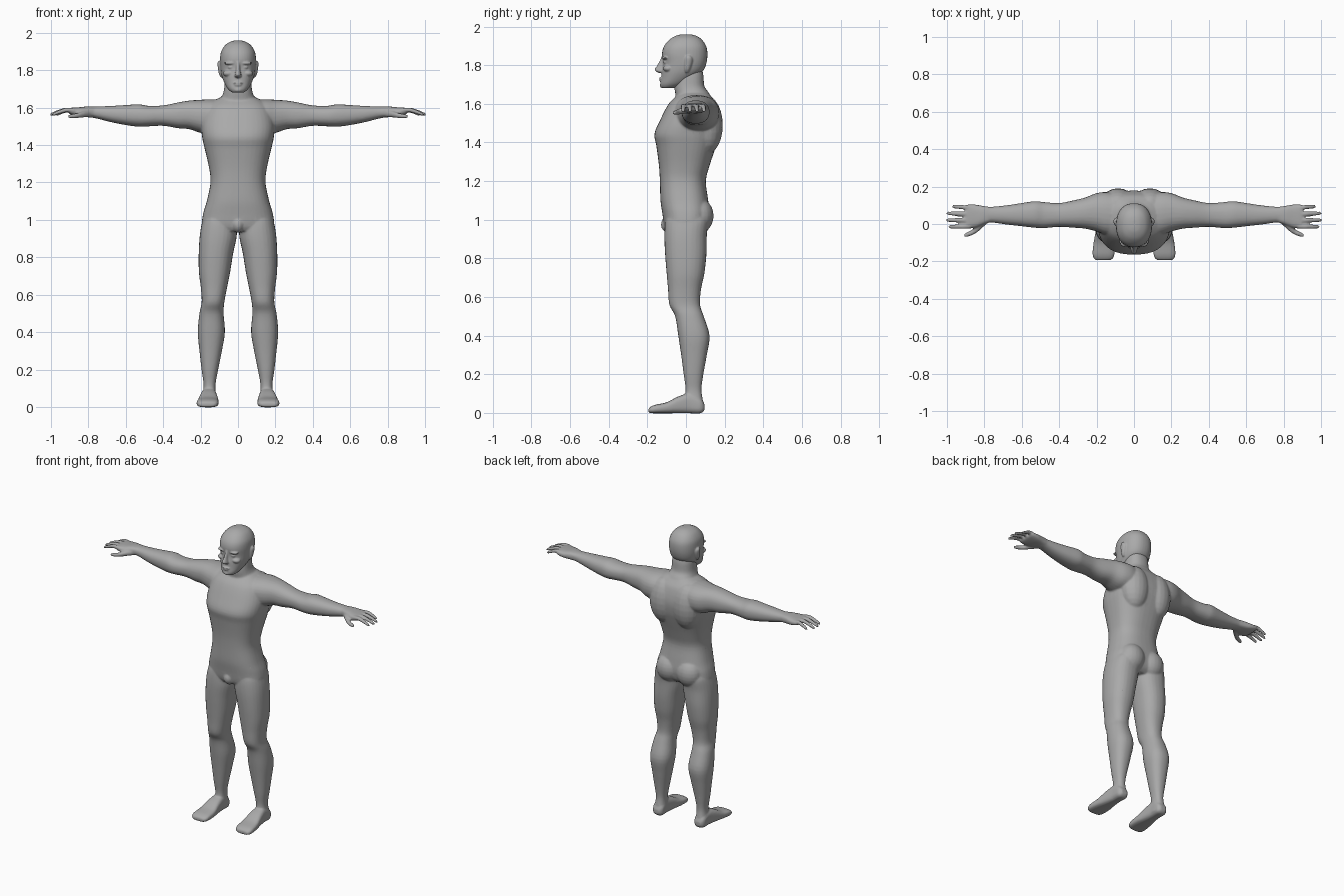
import bpy, bmesh, math
from mathutils import Matrix, Vector

skin = bpy.data.materials.new("plain_grey")
skin.diffuse_color = (0.4, 0.4, 0.4, 1)


def spline(rings, steps=4):
    """Refine a list of section rows with a Catmull-Rom curve."""
    out = []
    for i in range(len(rings) - 1):
        p = [rings[max(0, min(len(rings) - 1, i + k))] for k in (-1, 0, 1, 2)]
        for s in range(steps):
            t = s / steps
            out.append([0.5 * (2 * b + (c - a) * t + (2 * a - 5 * b + 4 * c - d) * t * t
                               + (3 * b - a - 3 * c + d) * t ** 3) for a, b, c, d in zip(*p)])
    return out + [list(rings[-1])]


def loft(bm, axis, rings, side=1, power=2.3, n=28):
    """Closed tube; each row is (position, a0, a1, b0, b1) across the other two axes."""
    loops = []
    for t, a0, a1, b0, b1 in spline(rings):
        loop = []
        for k in range(n):
            ang = 2 * math.pi * k / n
            c, s = math.cos(ang), math.sin(ang)
            a = (a0 + a1) / 2 + (a1 - a0) / 2 * math.copysign(abs(c) ** (2 / power), c)
            b = (b0 + b1) / 2 + (b1 - b0) / 2 * math.copysign(abs(s) ** (2 / power), s)
            x, y, z = {"x": (t, a, b), "y": (a, t, b), "z": (a, b, t)}[axis]
            loop.append(bm.verts.new((x * side, y, z)))
        loops.append(loop)
    for lo, hi in zip(loops, loops[1:]):
        for k in range(n):
            bm.faces.new((lo[k], lo[(k + 1) % n], hi[(k + 1) % n], hi[k]))
    bm.faces.new(loops[0])
    bm.faces.new(loops[-1])


def blob(bm, centre, radii):
    m = Matrix.Translation(Vector(centre)) @ Matrix.Diagonal((*radii, 1))
    bmesh.ops.create_uvsphere(bm, u_segments=20, v_segments=12, radius=1, matrix=m)


def finish(bm, name, voxel, smooth, ratio):
    """Fuse the overlapping masses into one smooth skin."""
    bmesh.ops.recalc_face_normals(bm, faces=bm.faces)
    me = bpy.data.meshes.new(name)
    bm.to_mesh(me)
    bm.free()
    ob = bpy.data.objects.new(name, me)
    bpy.context.collection.objects.link(ob)
    bpy.context.view_layer.objects.active = ob
    ob.select_set(True)
    r = ob.modifiers.new("fuse", "REMESH")
    r.mode, r.voxel_size, r.use_smooth_shade = "VOXEL", voxel, True
    s = ob.modifiers.new("soften", "SMOOTH")
    s.factor, s.iterations = 0.5, smooth
    d = ob.modifiers.new("lighten", "DECIMATE")
    d.ratio = ratio
    for m in ("fuse", "soften", "lighten"):
        bpy.ops.object.modifier_apply(modifier=m)
    ob.data.materials.clear()
    ob.data.materials.append(skin)
    for p in ob.data.polygons:
        p.use_smooth = True
        p.material_index = 0
    ob.select_set(False)


# ---- body ----
body = bmesh.new()
# torso: (z, half width, front y, back y)
torso = [(0.94, .10, -.10, .08), (0.97, .185, -.113, .11), (1.03, .187, -.122, .122),
         (1.1, .167, -.132, .115), (1.2, .147, -.135, .103), (1.28, .155, -.14, .122),
         (1.38, .178, -.153, .155), (1.445, .192, -.163, .173), (1.52, .195, -.132, .178),
         (1.6, .17, -.09, .158), (1.64, .125, -.05, .13), (1.66, .08, -.03, .11)]
loft(body, "z", [(z, -w, w, f, b) for z, w, f, b in torso], power=2.5, n=40)
# neck
neck = [(1.58, .13, -.05, .14), (1.65, .092, -.055, .122), (1.69, .076, -.06, .096),
        (1.75, .07, -.05, .09), (1.79, .06, -.04, .08)]
loft(body, "z", [(z, -w, w, f, b) for z, w, f, b in neck])
# front of the pelvis
blob(body, (0, -.085, .975), (.035, .045, .045))

for s in (1, -1):
    # shoulder blade, buttock
    blob(body, (s * .085, .108, 1.49), (.095, .083, .15))
    blob(body, (s * .075, .07, 1.02), (.085, .073, .09))
    # arm
    loft(body, "x", [(.06, -.05, .15, 1.47, 1.64), (.14, -.06, .17, 1.46, 1.645),
                     (.2, -.04, .165, 1.465, 1.642), (.26, -.025, .142, 1.485, 1.638),
                     (.32, -.02, .127, 1.49, 1.628), (.4, -.015, .112, 1.503, 1.612),
                     (.48, -.022, .117, 1.5, 1.61), (.53, -.02, .122, 1.498, 1.618),
                     (.6, -.012, .112, 1.507, 1.614), (.68, -.003, .1, 1.523, 1.609),
                     (.76, .008, .092, 1.543, 1.606), (.8, .005, .092, 1.548, 1.606)], s)
    # palm
    loft(body, "x", [(.76, .012, .09, 1.548, 1.604), (.81, -.005, .097, 1.55, 1.606),
                     (.85, -.02, .104, 1.553, 1.602), (.89, -.024, .104, 1.562, 1.6),
                     (.905, -.015, .095, 1.57, 1.595)], s, 2.8)
    # fingers: base y, tip y, tip x
    for y0, y1, tip in ((-.013, -.015, .992), (.02, .021, 1.005), (.053, .057, 1.002), (.087, .094, .972)):
        rows = []
        for f, z, r in ((0, 1.585, .012), (.35, 1.588, .0125), (.7, 1.576, .011), (.95, 1.564, .009), (1, 1.561, .005)):
            y = y0 + (y1 - y0) * f
            rows.append((.875 + (tip - .875) * f, y - r, y + r, z - r, z + r))
        loft(body, "x", rows, s, 2, 12)
    # thumb
    loft(body, "x", [(.79, .0, .035, 1.55, 1.585), (.83, -.038, .0, 1.547, 1.58),
                     (.865, -.06, -.03, 1.543, 1.57), (.895, -.069, -.045, 1.543, 1.565),
                     (.908, -.068, -.054, 1.547, 1.56)], s, 2, 14)
    # leg
    loft(body, "z", [(.02, .115, .19, .0, .085), (.06, .117, .19, -.01, .088),
                     (.12, .12, .184, -.002, .08), (.2, .106, .195, -.012, .09),
                     (.3, .086, .206, -.025, .108), (.4, .07, .215, -.04, .122),
                     (.5, .077, .206, -.056, .092), (.56, .073, .194, -.086, .073),
                     (.64, .058, .199, -.093, .078), (.72, .042, .209, -.1, .095),
                     (.82, .026, .21, -.108, .106), (.92, .006, .204, -.112, .108),
                     (1.0, .015, .188, -.105, .115), (1.04, .04, .16, -.08, .09)], s)
    # foot
    loft(body, "y", [(.096, .135, .175, .015, .045), (.075, .118, .192, -.002, .075),
                     (.02, .116, .195, -.002, .1), (-.04, .11, .205, -.002, .085),
                     (-.1, .103, .216, -.002, .055), (-.16, .104, .222, -.002, .042),
                     (-.187, .115, .213, -.001, .03), (-.194, .135, .2, .005, .02)], s, 3)
finish(body, "body", 0.006, 4, 0.3)

# ---- head ----
head = bmesh.new()
# skull and jaw: (z, half width, front y, back y)
skull = [(1.681, .03, -.122, -.07), (1.688, .042, -.13, -.04), (1.705, .058, -.133, -.0),
         (1.735, .074, -.128, .045), (1.77, .087, -.125, .088), (1.812, .094, -.119, .106),
         (1.86, .096, -.124, .111), (1.9, .09, -.113, .104), (1.935, .068, -.083, .08),
         (1.954, .038, -.048, .048), (1.96, .012, -.02, .02)]
loft(head, "z", [(z, -w, w, f, b) for z, w, f, b in skull], power=2.25, n=40)
# nose
loft(head, "z", [(1.76, -.012, .012, -.14, -.1), (1.768, -.019, .019, -.155, -.1),
                 (1.778, -.017, .017, -.163, -.1), (1.8, -.012, .012, -.149, -.1),
                 (1.83, -.011, .011, -.132, -.1), (1.85, -.016, .016, -.125, -.1)], power=2, n=16)
# lips, chin
blob(head, (0, -.127, 1.732), (.026, .012, .006))
blob(head, (0, -.126, 1.721), (.022, .012, .007))
blob(head, (0, -.118, 1.695), (.026, .018, .014))
for s in (1, -1):
    # brow, eye, cheekbone, ear
    blob(head, (s * .04, -.106, 1.838), (.034, .018, .009))
    blob(head, (s * .037, -.103, 1.815), (.017, .014, .008))
    blob(head, (s * .05, -.092, 1.783), (.03, .026, .018))
    loft(head, "z", [(1.762, .07, .092, -.005, .012), (1.78, .07, .102, -.01, .022),
                     (1.815, .07, .108, -.012, .034), (1.838, .07, .11, -.008, .034),
                     (1.85, .075, .104, .0, .024)], s, 2, 16)
finish(head, "head", 0.004, 2, 0.4)
